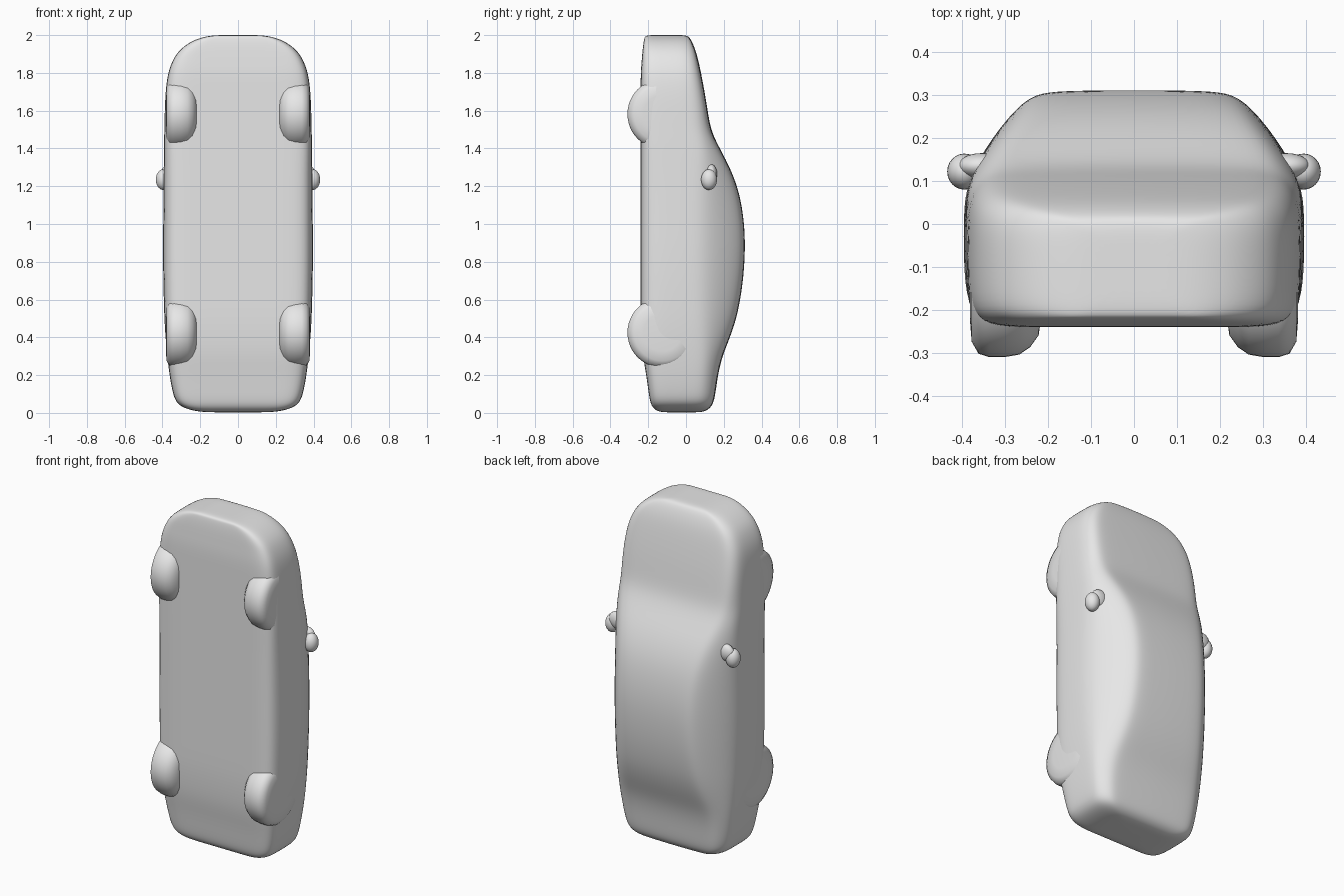
import bpy, bmesh, math
from mathutils import Matrix

cube = bpy.data.objects.get("Cube")
if cube:
    bpy.data.objects.remove(cube, do_unlink=True)

# One plain grey for the whole car
grey = bpy.data.materials.new("plain grey")
grey.use_nodes = True
grey.diffuse_color = (0.8, 0.8, 0.8, 1)
grey.node_tree.nodes["Principled BSDF"].inputs["Base Color"].default_value = (0.8, 0.8, 0.8, 1)


def add_object(name, bm, subdivisions=0):
    bmesh.ops.recalc_face_normals(bm, faces=bm.faces)
    for face in bm.faces:
        face.smooth = True
    mesh = bpy.data.meshes.new(name)
    bm.to_mesh(mesh)
    bm.free()
    mesh.materials.append(grey)
    obj = bpy.data.objects.new(name, mesh)
    bpy.context.collection.objects.link(obj)
    if subdivisions:
        mod = obj.modifiers.new("Smooth", "SUBSURF")
        mod.levels = mod.render_levels = subdivisions
    return obj


def section(w, yb, yt):
    """Closed cross-section: boxy lower body, cabin tapering to the roof."""
    t = min(max((yt - 0.11) / 0.2, 0), 1)
    h = yt - yb
    belt = min(0.10, yt - 0.2 * h)
    wt = w * (0.87 - 0.23 * t)
    half = [(0.55 * w, yb), (0.86 * w, yb), (0.985 * w, yb + 0.03 * h / 0.35),
            (w, yb + 0.3 * h), (w, belt - 0.15 * h), (0.985 * w, belt),
            ((0.95 - 0.12 * t) * w, belt + 0.5 * (yt - belt)),
            (wt, yt - 0.08 * (yt - belt)), (0.8 * wt, yt), (0.4 * wt, yt + 0.002)]
    return ([(0, yb)] + half + [(0, yt + 0.003)]
            + [(-x, y) for x, y in reversed(half)])


# Body stations, tail to nose: z, half width, underside y, upper y
stations = [
    (0.003, 0.10, -0.09, 0.04), (0.004, 0.20, -0.14, 0.09),
    (0.022, 0.28, -0.172, 0.122), (0.05, 0.325, -0.188, 0.142),
    (0.10, 0.345, -0.197, 0.153), (0.20, 0.363, -0.210, 0.166),
    (0.30, 0.375, -0.228, 0.189), (0.40, 0.384, -0.236, 0.231),
    (0.50, 0.390, -0.24, 0.264), (0.60, 0.393, -0.24, 0.285),
    (0.72, 0.396, -0.24, 0.302), (0.87, 0.397, -0.24, 0.311),
    (1.00, 0.396, -0.24, 0.306), (1.12, 0.395, -0.24, 0.289),
    (1.22, 0.394, -0.24, 0.262), (1.32, 0.393, -0.24, 0.220),
    (1.42, 0.392, -0.24, 0.165), (1.50, 0.390, -0.24, 0.128),
    (1.60, 0.388, -0.24, 0.112), (1.70, 0.384, -0.24, 0.096),
    (1.80, 0.372, -0.24, 0.077), (1.87, 0.345, -0.234, 0.062),
    (1.92, 0.312, -0.230, 0.048), (1.96, 0.260, -0.225, 0.032),
    (1.985, 0.205, -0.220, 0.018), (2.0, 0.135, -0.214, 0.002),
    (2.0, 0.05, -0.15, -0.06)]
bm = bmesh.new()
rings = [[bm.verts.new((x, y, z)) for x, y in section(w, yb, yt)]
         for z, w, yb, yt in stations]
n = len(rings[0])
for a, b in zip(rings, rings[1:]):
    for i in range(n):
        j = (i + 1) % n
        bm.faces.new((a[i], a[j], b[j], b[i]))
bm.faces.new(rings[0])
bm.faces.new(rings[-1])
add_object("car_body", bm, 2)


def wheel(name, side, z):
    """Rounded wheel mostly sunk into the underside."""
    bm = bmesh.new()
    profile = [(-0.085, 0.10), (-0.08, 0.135), (-0.06, 0.163), (-0.035, 0.180),
               (0, 0.186), (0.035, 0.186), (0.06, 0.178), (0.076, 0.15), (0.08, 0.10)]
    count = 48
    loops = []
    for x, r in profile:
        loops.append([bm.verts.new((side * (0.302 + x),
                                    -0.124 + r * math.cos(k * math.tau / count),
                                    z + r * math.sin(k * math.tau / count)))
                      for k in range(count)])
    for a, b in zip(loops, loops[1:]):
        for k in range(count):
            m = (k + 1) % count
            bm.faces.new((a[k], a[m], b[m], b[k]))
    bm.faces.new(loops[0])
    bm.faces.new(loops[-1])
    add_object(name, bm)


def mirror(name, side):
    """Teardrop housing with a short stalk to the door."""
    bm = bmesh.new()
    blobs = [((0.395, 0.122, 1.235), (0.040, 0.042, 0.055)),
             ((0.355, 0.135, 1.265), (0.055, 0.030, 0.050))]
    for (x, y, z), size in blobs:
        bmesh.ops.create_uvsphere(
            bm, u_segments=24, v_segments=14, radius=1,
            matrix=Matrix.Translation((side * x, y, z)) @ Matrix.Diagonal((*size, 1)))
    add_object(name, bm)


for label, side in (("left", 1), ("right", -1)):
    wheel("front_wheel_" + label, side, 1.582)
    wheel("rear_wheel_" + label, side, 0.425)
    mirror("wing_mirror_" + label, side)
